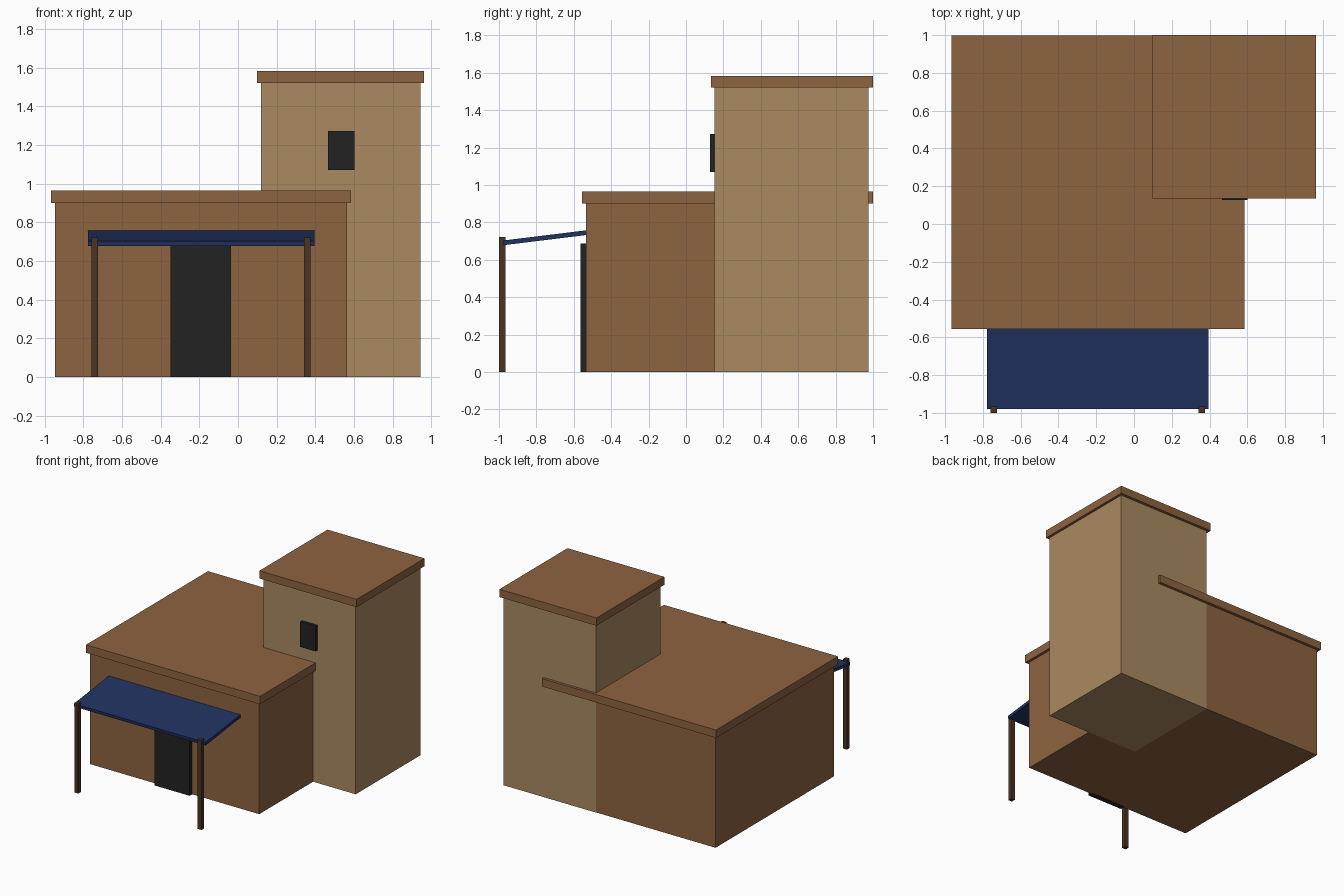
import bpy
import math

old = bpy.data.objects.get("Cube")
if old:
    bpy.data.objects.remove(old, do_unlink=True)


def material(name, r, g, b):
    mat = bpy.data.materials.new(name)
    mat.use_nodes = True
    mat.diffuse_color = (r, g, b, 1)
    bsdf = next(n for n in mat.node_tree.nodes if n.type == 'BSDF_PRINCIPLED')
    bsdf.inputs["Base Color"].default_value = (r, g, b, 1)
    return mat


def box(name, mat, x, y, z):
    """Axis-aligned box from (min, max) ranges."""
    spans = (x, y, z)
    bpy.ops.mesh.primitive_cube_add(size=1, location=[(a + b) / 2 for a, b in spans])
    obj = bpy.context.object
    obj.name = name
    obj.scale = [b - a for a, b in spans]
    bpy.ops.object.transform_apply(location=False, rotation=False, scale=True)
    obj.data.materials.append(mat)
    return obj


brown = material("brown_clay", 0.27, 0.125, 0.051)
tan = material("tan_plaster", 0.402, 0.254, 0.119)
blue = material("navy_cloth", 0.015, 0.032, 0.115)
black = material("dark_opening", 0.016, 0.016, 0.016)
wood = material("dark_wood", 0.072, 0.033, 0.016)

# Main house and its overhanging roof slab
box("house_walls", brown, (-0.947, 0.564), (-0.535, 0.976), (0.001, 0.90))
box("house_roof", brown, (-0.967, 0.585), (-0.555, 0.999), (0.90, 0.964))

# Corner tower and its cap
box("tower_walls", tan, (0.119, 0.943), (0.152, 0.977), (0, 1.52))
box("tower_roof", brown, (0.098, 0.963), (0.134, 1.0), (1.52, 1.583))

# Door and window panels
box("door", black, (-0.349, -0.035), (-0.565, -0.52), (0, 0.688))
box("tower_window", black, (0.465, 0.602), (0.127, 0.17), (1.07, 1.273))

# Sloped awning on two posts
awning = box("awning", blue, (-0.777, 0.395), (-0.98, -0.52), (0.706, 0.731))
awning.rotation_euler.x = math.radians(7)
for side, x in (("right", -0.742), ("left", 0.358)):
    box("awning_post_" + side, wood, (x - 0.017, x + 0.017), (-1.0, -0.966), (0, 0.722))
